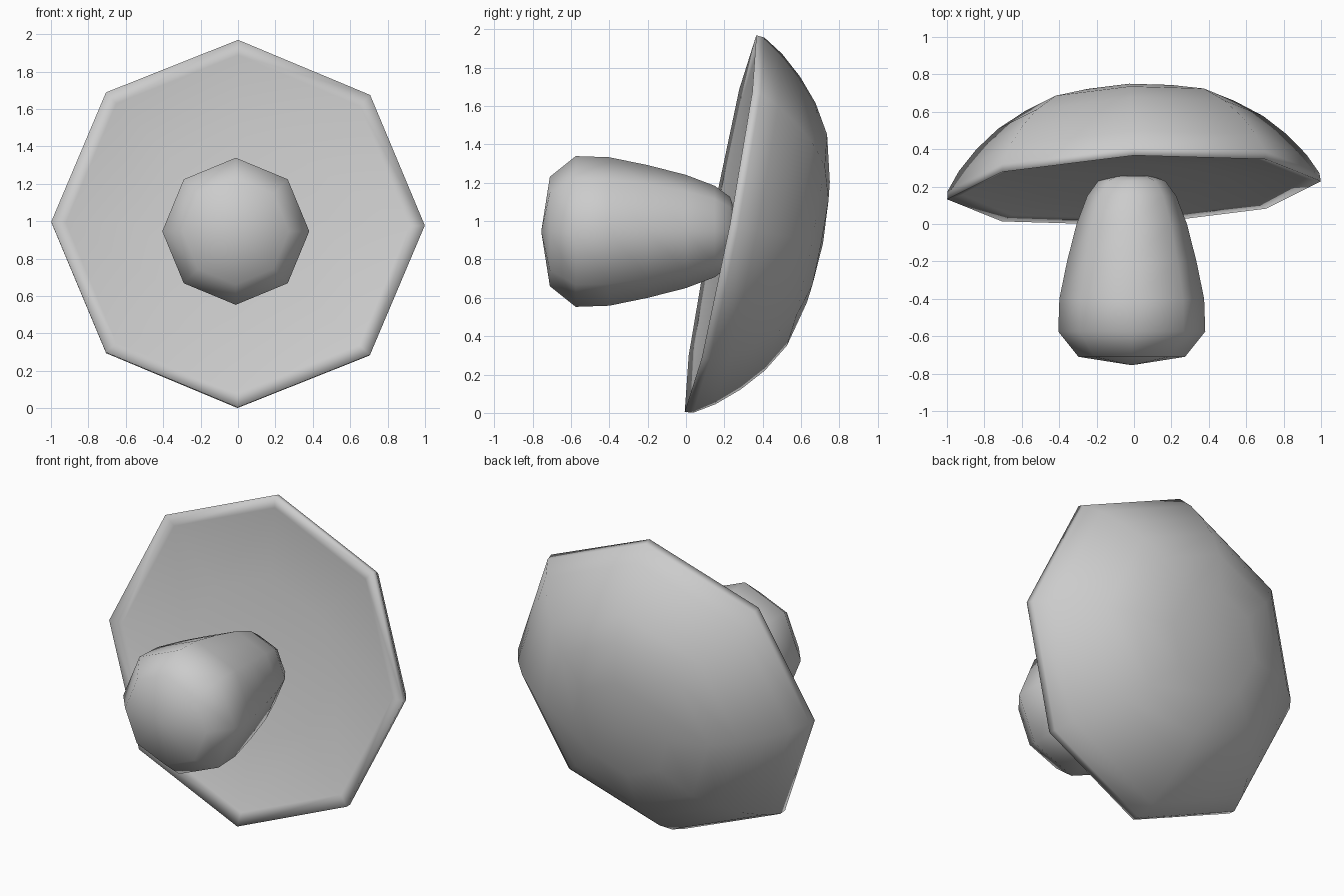
import bpy
import bmesh
import math
from mathutils import Vector

if "Cube" in bpy.data.objects:
    bpy.data.objects.remove(bpy.data.objects["Cube"])

SIDES = 8


def lathe(name, profile, centre, axis, side, angle, closed=False):
    """Turn a (radius, height) profile round an axis; zero radius makes a pole."""
    n = Vector(axis).normalized()
    u = Vector(side)
    u = (u - n * u.dot(n)).normalized()
    v = n.cross(u)
    c = Vector(centre)
    bm = bmesh.new()
    rings = []
    for r, h in profile:
        if r == 0:
            rings.append([bm.verts.new(c + n * h)] * SIDES)
            continue
        ring = []
        for i in range(SIDES):
            a = 2 * math.pi * i / SIDES
            ring.append(bm.verts.new(c + n * h + (u * math.cos(a) + v * math.sin(a)) * r))
        rings.append(ring)
    for lo, hi in zip(rings, rings[1:]):
        for i in range(SIDES):
            j = (i + 1) % SIDES
            quad = list(dict.fromkeys([lo[i], lo[j], hi[j], hi[i]]))
            bm.faces.new(quad)
    bmesh.ops.recalc_face_normals(bm, faces=bm.faces)
    mesh = bpy.data.meshes.new(name)
    bm.to_mesh(mesh)
    bm.free()
    obj = bpy.data.objects.new(name, mesh)
    bpy.context.collection.objects.link(obj)
    bpy.ops.object.select_all(action='DESELECT')
    obj.select_set(True)
    bpy.context.view_layer.objects.active = obj
    bpy.ops.object.shade_smooth_by_angle(angle=math.radians(angle))
    return obj


# Tilted cap: slightly hollow underside, rolled rim, domed back
lathe("mushroom_cap",
      [(0, 0.075), (0.5, 0.05), (0.92, 0.02), (1.0, 0.0), (0.995, 0.045),
       (0.93, 0.15), (0.83, 0.265), (0.71, 0.37), (0.56, 0.46), (0.32, 0.52), (0, 0.545)],
      (0, 0.18, 0.987), (-0.05, 1, -0.19), (1, 0.05, -0.01), 180)

# Stem lying along y, fat rounded foot at the front
lathe("mushroom_stem",
      [(0, -0.755), (0.285, -0.71), (0.393, -0.575), (0.387, -0.4), (0.346, -0.2),
       (0.295, 0.0), (0.238, 0.15), (0.18, 0.23), (0.1, 0.257), (0, 0.262)],
      (-0.012, 0, 0.946), (0, 1, 0), (1, 0, 0), 180)
